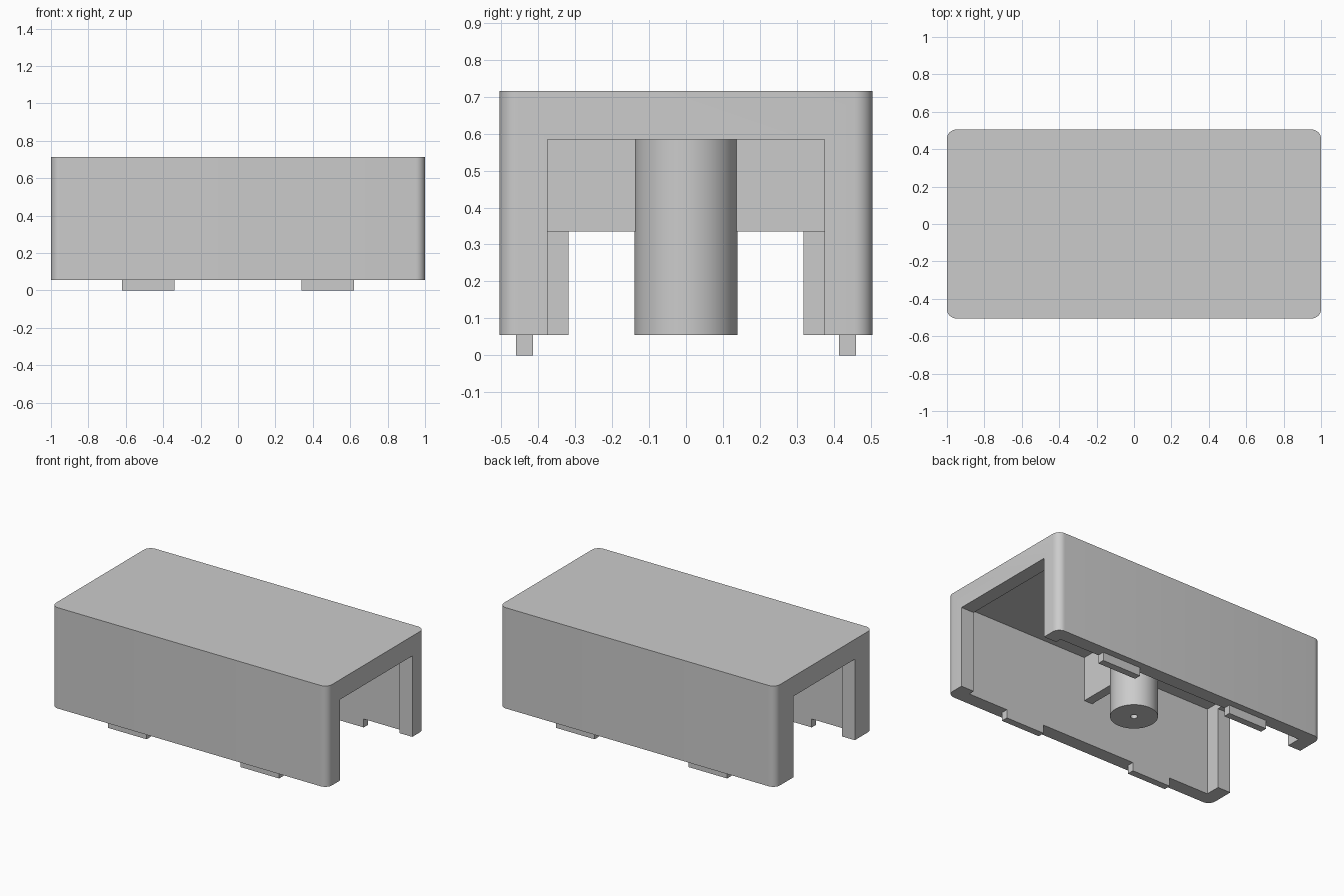
import bpy
import bmesh
import math

cube = bpy.data.objects.get("Cube")
if cube:
    bpy.data.objects.remove(cube, do_unlink=True)

grey = bpy.data.materials.new("plain grey")
grey.use_nodes = True
COLOUR = (0.6, 0.6, 0.6, 1)
grey.diffuse_color = COLOUR
grey.node_tree.nodes["Principled BSDF"].inputs["Base Color"].default_value = COLOUR


def finish(name, bm):
    mesh = bpy.data.meshes.new(name)
    bm.to_mesh(mesh)
    bm.free()
    mesh.materials.append(grey)
    obj = bpy.data.objects.new(name, mesh)
    bpy.context.collection.objects.link(obj)
    return obj


def box(name, lo, hi, radius=0):
    """Box between two corners, with optional rounded upright edges."""
    bm = bmesh.new()
    bmesh.ops.create_cube(bm, size=1)
    for v in bm.verts:
        v.co = [a + (b - a) * (c + 0.5) for a, b, c in zip(lo, hi, v.co)]
    if radius:
        upright = [e for e in bm.edges
                   if abs(e.verts[0].co.z - e.verts[1].co.z) > 0.1]
        bmesh.ops.bevel(bm, geom=upright, offset=radius, segments=8,
                        profile=0.5, affect='EDGES')
    return finish(name, bm)


def cylinder(name, radius, z0, z1, sides):
    bm = bmesh.new()
    bmesh.ops.create_cone(bm, cap_ends=True, segments=sides, radius1=radius,
                          radius2=radius, depth=z1 - z0)
    bmesh.ops.translate(bm, verts=bm.verts, vec=(0, 0, (z0 + z1) / 2))
    return finish(name, bm)


def cut(obj, *cutters):
    """Subtract each cutter, apply the result and remove the cutters."""
    bpy.ops.object.select_all(action='DESELECT')
    bpy.context.view_layer.objects.active = obj
    obj.select_set(True)
    for cutter in cutters:
        mod = obj.modifiers.new("cut", 'BOOLEAN')
        mod.operation = 'DIFFERENCE'
        mod.solver = 'EXACT'
        mod.object = cutter
        bpy.ops.object.modifier_apply(modifier=mod.name)
        bpy.data.objects.remove(cutter, do_unlink=True)
    bpy.ops.object.shade_smooth_by_angle(angle=math.radians(30))


BASE, TOP, CEILING, DOOR_TOP = 0.055, 0.715, 0.625, 0.585
INNER_X, INNER_Y, RIB_BOTTOM = 0.907, 0.415, 0.335

# Hollow shell with a wide doorway at one end and a narrower one at the other
shell = box("shell", (-1, -0.505, BASE), (1, 0.505, TOP), 0.05)
cut(shell,
    box("cavity_cutter", (-INNER_X, -INNER_Y, -0.1), (INNER_X, INNER_Y, CEILING)),
    box("wide_door_cutter", (0.5, -0.375, -0.1), (1.1, 0.375, DOOR_TOP)),
    box("narrow_door_cutter", (-1.1, -0.318, -0.1), (-0.5, 0.318, DOOR_TOP)))

# Central screw post with a pilot hole
post = cylinder("screw_post", 0.14, BASE, CEILING, 64)
cut(post, cylinder("pilot_hole_cutter", 0.021, -0.1, 0.5, 24))

# Cross ribs tying the post to the walls, and locating tabs under the walls
for side, s in (("left", 1), ("right", -1)):
    for_y = sorted((s * 0.13, s * INNER_Y))
    box("cross_rib_" + side, (-0.03, for_y[0], RIB_BOTTOM),
        (0.03, for_y[1], CEILING))

for end, sx in (("left", 1), ("right", -1)):
    for face, sy in (("back", 1), ("front", -1)):
        x = sorted((sx * 0.34, sx * 0.62))
        y = sorted((sy * INNER_Y, sy * 0.46))
        box(f"tab_{face}_{end}", (x[0], y[0], 0), (x[1], y[1], BASE))
